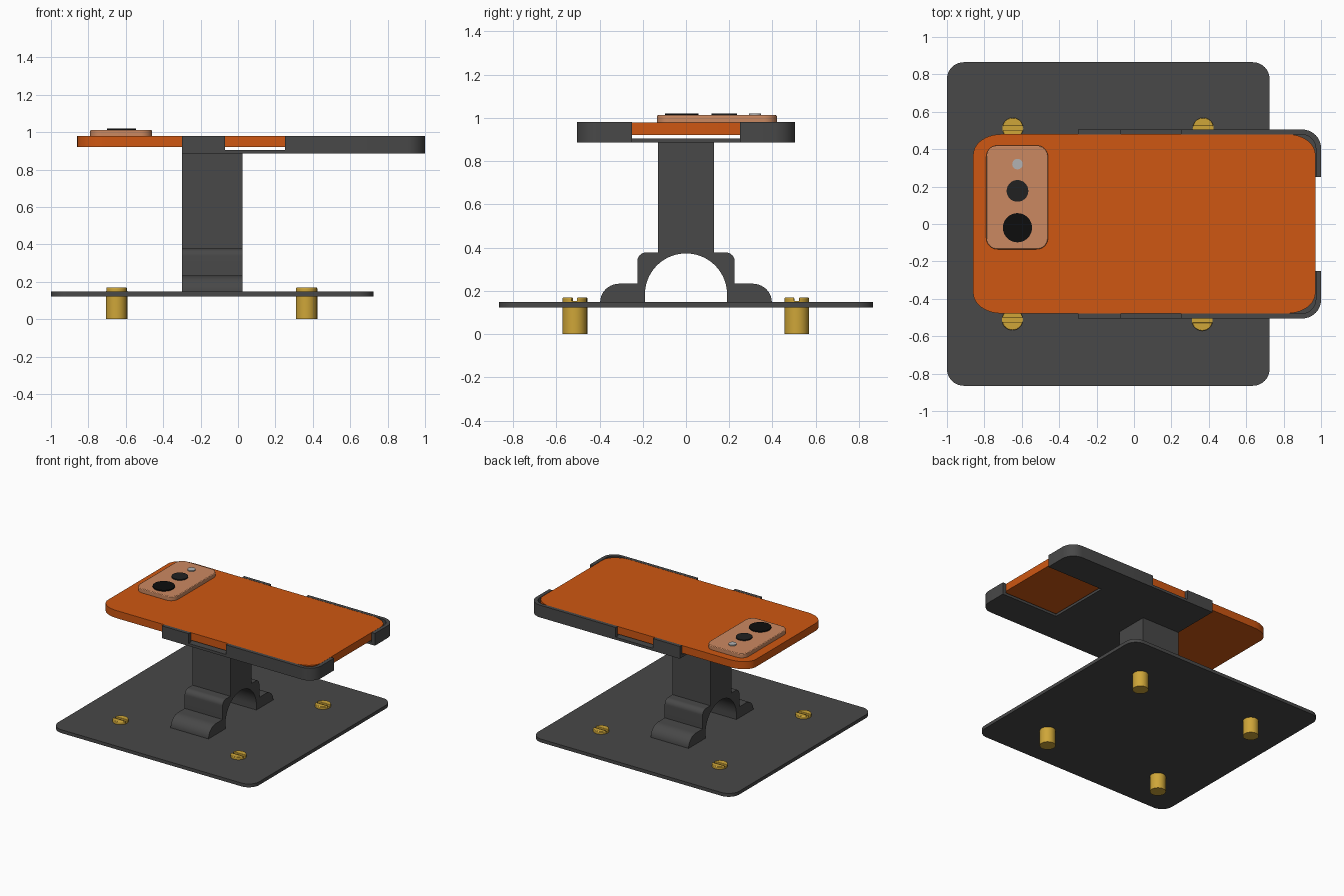
import bpy, bmesh
from math import sin, cos, pi, radians

if "Cube" in bpy.data.objects:
    bpy.data.objects.remove(bpy.data.objects["Cube"])


def material(name, r, g, b):
    m = bpy.data.materials.new(name)
    m.diffuse_color = (r, g, b, 1)
    m.use_nodes = True
    m.node_tree.nodes["Principled BSDF"].inputs["Base Color"].default_value = m.diffuse_color
    return m


DARK = material("dark_grey", 0.065, 0.065, 0.065)
ORANGE = material("orange", 0.62, 0.095, 0.006)
TAN = material("tan", 0.6, 0.25, 0.12)
GOLD = material("brass", 0.62, 0.38, 0.04)
BLACK = material("black", 0.004, 0.004, 0.004)
LENS = material("lens_grey", 0.015, 0.015, 0.015)
SILVER = material("silver", 0.45, 0.45, 0.45)


def outline(corners, n=10):
    """Corners are (x, y[, rx[, ry]]); a radius rounds that corner."""
    out = []
    for i, c in enumerate(corners):
        x, y = c[:2]
        if len(c) == 2:
            out.append((x, y))
            continue
        rx, ry = c[2], c[-1]
        legs = []
        for q in (corners[i - 1], corners[(i + 1) % len(corners)]):
            dx, dy = q[0] - x, q[1] - y
            d = (dx * dx + dy * dy) ** 0.5
            legs.append((dx / d * rx, dy / d * ry))
        (ax, ay), (bx, by) = legs
        for k in range(n + 1):
            t = k / n * pi / 2
            s, u = 1 - sin(t), 1 - cos(t)
            out.append((x + ax * s + bx * u, y + ay * s + by * u))
    return out


def rect(x0, x1, y0, y1, rx, ry=None):
    ry = ry or rx
    return outline([(x0, y0, rx, ry), (x1, y0, rx, ry), (x1, y1, rx, ry), (x0, y1, rx, ry)])


def circle(cx, cy, r, n=40, a0=0, a1=2 * pi):
    return [(cx + r * cos(a0 + (a1 - a0) * k / n), cy + r * sin(a0 + (a1 - a0) * k / n))
            for k in range(n)]


def prism(name, pts, lo, hi, mat, along_x=False, bevel=0):
    """Extrude an outline along z, or a (y, z) outline along x."""
    bm = bmesh.new()
    place = (lambda a, b, c: (c, a, b)) if along_x else (lambda a, b, c: (a, b, c))
    face = bm.faces.new([bm.verts.new(place(a, b, lo)) for a, b in pts])
    ext = bmesh.ops.extrude_face_region(bm, geom=[face])
    vec = (hi - lo, 0, 0) if along_x else (0, 0, hi - lo)
    bmesh.ops.translate(bm, vec=vec, verts=[v for v in ext["geom"] if isinstance(v, bmesh.types.BMVert)])
    bmesh.ops.recalc_face_normals(bm, faces=bm.faces)
    me = bpy.data.meshes.new(name)
    bm.to_mesh(me)
    bm.free()
    me.shade_smooth()
    me.set_sharp_from_angle(angle=radians(30))
    me.materials.append(mat)
    ob = bpy.data.objects.new(name, me)
    bpy.context.collection.objects.link(ob)
    if bevel:
        mod = ob.modifiers.new("edge", "BEVEL")
        mod.width, mod.segments = bevel, 2
        mod.limit_method, mod.angle_limit = "ANGLE", radians(40)
    return ob


# base plate
prism("base_plate", rect(-1, 0.725, -0.865, 0.865, 0.09), 0.122, 0.148, DARK)

# slotted screws through the plate
for i, (x, y) in enumerate([(-0.648, 0.512), (0.37, 0.512), (-0.65, -0.512), (0.365, -0.515)]):
    prism(f"screw_shaft_{i}", circle(x, y, 0.056), 0, 0.152, GOLD)
    for side, a in (("back", 0), ("front", pi)):
        half = circle(x, y, 0.056, 20, a + 0.2, a + pi - 0.2)
        half.append((x + 0.056 * cos(a + pi - 0.2), y + 0.056 * sin(a + pi - 0.2)))
        prism(f"screw_head_{side}_{i}", half, 0.145, 0.169, GOLD, bevel=0.004)

# stepped pedestal with an arch through its foot
half = outline([(0.19, 0.14), (0.397, 0.14), (0.397, 0.233, 0.09, 0.085), (0.225, 0.233),
                (0.225, 0.377, 0.04), (0.13, 0.377), (0.13, 0.89)])
arch = circle(0, 0.183, 0.19, 40, pi, 0) + [(0.19, 0.183)]
prism("pedestal", half + [(-y, z) for y, z in reversed(half)] + arch, -0.3, 0.025, DARK, along_x=True)

# cradle floor with a cable notch at the right end
prism("cradle_floor", outline([(-0.3, -0.505), (1, -0.505, 0.1), (1, -0.25), (0.51, -0.25),
                               (0.51, 0.25), (1, 0.25), (1, 0.505, 0.1), (-0.3, 0.505)]),
      0.885, 0.905, DARK)

# cradle side clips and wrap-around corner walls
for side, s in (("front", -1), ("back", 1)):
    clip = [(-0.3, s * 0.478), (-0.07, s * 0.478), (-0.07, s * 0.505), (-0.3, s * 0.505)]
    prism(f"cradle_clip_{side}", clip, 0.9, 0.98, DARK)
    wall = outline([(0.25, s * 0.505), (1, s * 0.505, 0.1), (1, s * 0.25), (0.972, s * 0.25),
                    (0.972, s * 0.478, 0.075), (0.25, s * 0.478)])
    prism(f"cradle_corner_{side}", wall, 0.9, 0.98, DARK)

# phone body, camera island and lenses
prism("phone_body", rect(-0.86, 0.97, -0.478, 0.48, 0.15, 0.11), 0.92, 0.979, ORANGE)
prism("camera_island", rect(-0.79, -0.46, -0.135, 0.42, 0.06), 0.975, 1.012, TAN, bevel=0.005)
for name, y, r, mat in (("main_lens", -0.02, 0.078, BLACK), ("wide_lens", 0.177, 0.058, LENS),
                        ("flash", 0.32, 0.028, SILVER)):
    prism(name, circle(-0.623, y, r), 1.005, 1.02, mat)
